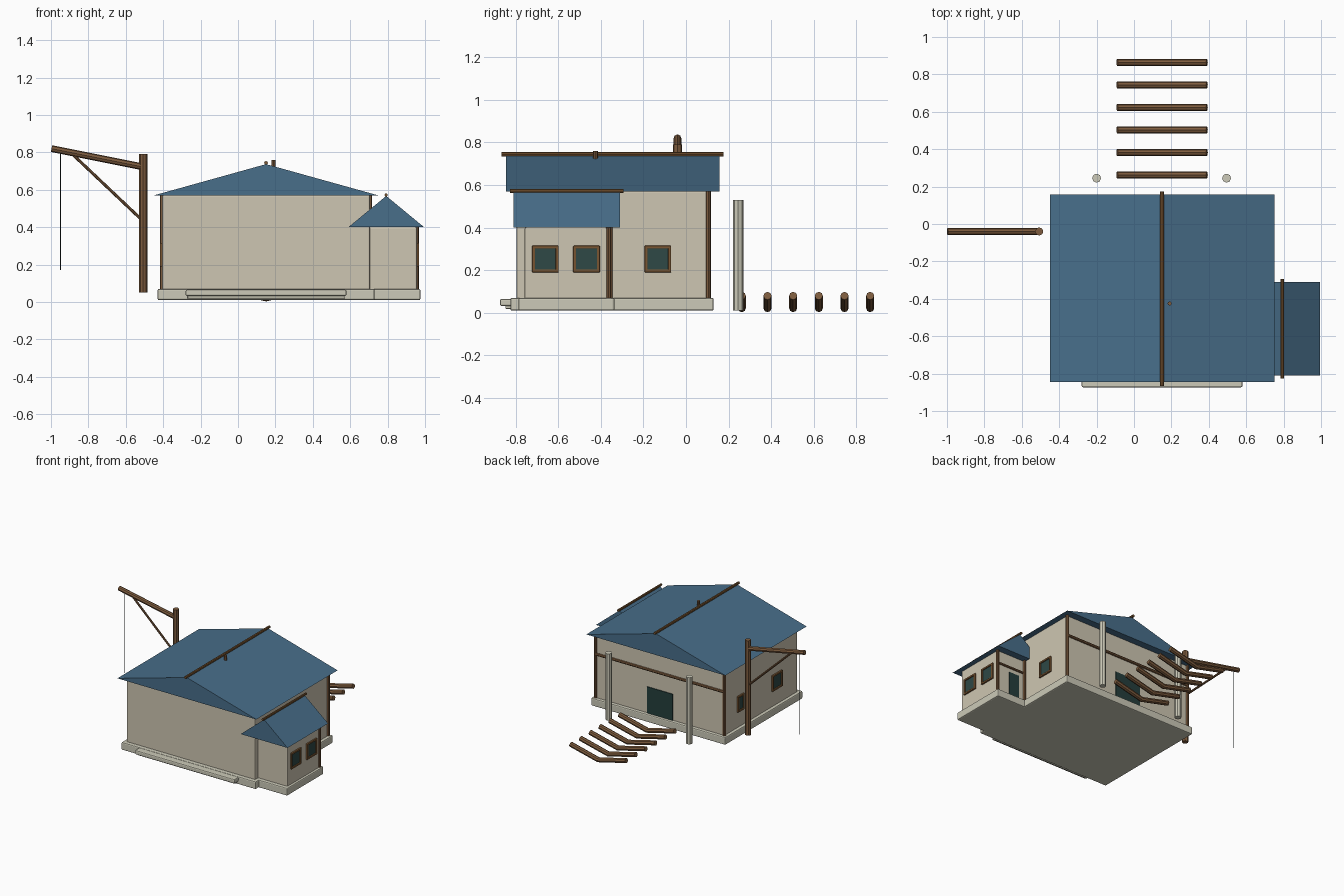
import bpy

if "Cube" in bpy.data.objects:
    bpy.data.objects.remove(bpy.data.objects["Cube"], do_unlink=True)


def material(name, *rgb):
    lin = [((c / 255 + 0.055) / 1.055) ** 2.4 for c in rgb] + [1]
    m = bpy.data.materials.new(name)
    m.use_nodes = True
    m.diffuse_color = lin
    m.node_tree.nodes["Principled BSDF"].inputs["Base Color"].default_value = lin
    return m


PLASTER = material("plaster", 206, 198, 178)
STONE = material("pale stone", 204, 202, 184)
ROOF = material("blue roof", 72, 110, 138)
WOOD = material("timber", 126, 92, 62)
TRIM = material("trim wood", 122, 86, 50)
GLASS = material("dark glass", 46, 72, 70)
DOOR = material("dark door", 36, 62, 60)
ROPE = material("rope", 42, 56, 56)


def mesh_object(name, verts, faces, mat):
    me = bpy.data.meshes.new(name)
    me.from_pydata(verts, [], faces)
    me.materials.append(mat)
    ob = bpy.data.objects.new(name, me)
    bpy.context.collection.objects.link(ob)
    return ob


def box(name, x, y, z, mat, bevel=0.0):
    """Box from (min, max) pairs, with optional softened edges."""
    verts = [(a, b, c) for a in x for b in y for c in z]
    faces = [(0, 1, 3, 2), (4, 6, 7, 5), (0, 4, 5, 1),
             (2, 3, 7, 6), (0, 2, 6, 4), (1, 5, 7, 3)]
    ob = mesh_object(name, verts, faces, mat)
    if bevel:
        mod = ob.modifiers.new("Bevel", "BEVEL")
        mod.width = bevel
        mod.segments = 2
    return ob


def gable(name, x, y, z):
    """Closed triangular roof with its ridge along y."""
    mid = sum(x) / 2
    verts = [p for b in y for p in ((x[0], b, z[0]), (x[1], b, z[0]), (mid, b, z[1]))]
    faces = [(0, 1, 2), (3, 5, 4), (0, 3, 4, 1), (1, 4, 5, 2), (2, 5, 3, 0)]
    return mesh_object(name, verts, faces, ROOF)


def rod(name, points, radius, mat):
    """Round timber following a few points."""
    cu = bpy.data.curves.new(name, "CURVE")
    cu.dimensions = "3D"
    cu.bevel_depth = radius
    cu.bevel_resolution = 2
    cu.use_fill_caps = True
    sp = cu.splines.new("POLY")
    sp.points.add(len(points) - 1)
    for p, co in zip(sp.points, points):
        p.co = (*co, 1)
    cu.materials.append(mat)
    ob = bpy.data.objects.new(name, cu)
    bpy.context.collection.objects.link(ob)
    bpy.ops.object.select_all(action="DESELECT")
    ob.select_set(True)
    bpy.context.view_layer.objects.active = ob
    bpy.ops.object.convert(target="MESH")
    bpy.ops.object.shade_smooth_by_angle()
    return bpy.context.object


def window(name, wall_x, side, y, width=0.125):
    """Framed window on a side wall; side is the outward x direction."""
    z0, z1, bar = 0.19, 0.315, 0.014
    y0, y1 = y - width / 2, y + width / 2

    def span(depth):
        return sorted((wall_x - side * 0.004, wall_x + side * depth))
    for part, ys, zs in (
            ("bottom", (y0, y1), (z0, z0 + bar)), ("top", (y0, y1), (z1 - bar, z1)),
            ("front", (y0, y0 + bar), (z0, z1)), ("back", (y1 - bar, y1), (z0, z1))):
        box(f"{name}_frame_{part}", span(0.012), ys, zs, TRIM, 0.003)
    box(name + "_glass", span(0.004), (y0 + bar, y1 - bar), (z0 + bar, z1 - bar), GLASS)


# Stone footing and front ledge
box("main_footing", (-0.43, 0.73), (-0.825, 0.13), (0.01, 0.07), STONE, 0.008)
box("annex_footing", (0.6, 0.975), (-0.786, -0.336), (0.01, 0.07), STONE, 0.008)
box("front_ledge", (-0.28, 0.58), (-0.873, -0.8), (0.032, 0.066), STONE, 0.008)
box("front_ledge_base", (-0.27, 0.57), (-0.848, -0.8), (0.018, 0.04), STONE, 0.005)

# Walls
box("main_walls", (-0.405, 0.705), (-0.795, 0.105), (0.06, 0.572), PLASTER, 0.008)
box("annex_walls", (0.6, 0.957), (-0.758, -0.362), (0.06, 0.402), PLASTER, 0.008)

# Roofs with ridge poles and vent
gable("main_roof", (-0.45, 0.75), (-0.845, 0.158), (0.57, 0.737))
gable("annex_roof", (0.59, 0.995), (-0.81, -0.31), (0.40, 0.567))
rod("main_ridge_pole", [(0.15, -0.865, 0.744), (0.15, 0.175, 0.744)], 0.01, TRIM)
rod("annex_ridge_pole", [(0.792, -0.827, 0.572), (0.792, -0.293, 0.572)], 0.009, TRIM)
rod("roof_vent", [(0.19, -0.425, 0.69), (0.19, -0.425, 0.76)], 0.011, WOOD)

# Corner posts and wall beams
for name, x, y, top in (("left_post", -0.405, 0.105, 0.57),
                        ("right_post", 0.705, 0.105, 0.57),
                        ("annex_post", 0.955, -0.363, 0.40),
                        ("junction_post", 0.712, -0.356, 0.40)):
    rod(name, [(x, y, 0.07), (x, y, top)], 0.012, WOOD)
rod("main_wall_beam", [(-0.4, 0.107, 0.41), (0.7, 0.107, 0.41)], 0.011, WOOD)
rod("annex_wall_beam", [(0.71, -0.36, 0.3), (0.95, -0.36, 0.3)], 0.009, WOOD)

# Doors on the back walls
box("main_door", (0.04, 0.26), (0.1, 0.111), (0.07, 0.275), DOOR)
box("annex_door", (0.765, 0.85), (-0.37, -0.356), (0.07, 0.26), DOOR)

# Windows
window("annex_front_window", 0.957, 1, -0.66)
window("annex_back_window", 0.957, 1, -0.467)
window("right_window", 0.705, 1, -0.132)
window("left_large_window", -0.405, -1, -0.54)
window("left_small_window", -0.405, -1, -0.09, 0.08)

# Entrance columns
for side, x in (("right", -0.2), ("left", 0.495)):
    rod(side + "_column", [(x, 0.245, 0.01), (x, 0.245, 0.53)], 0.024, STONE)

# Row of sagging path logs
for i in range(6):
    y = 0.262 + i * 0.1205
    rod(f"path_log_{i + 1}", [(-0.09, y, 0.08), (0.15, y, 0.022), (0.39, y, 0.08)], 0.019, WOOD)

# Hoist beside the house
Y = -0.04
rod("hoist_post", [(-0.507, Y, 0.05), (-0.507, Y, 0.79)], 0.022, WOOD)
rod("hoist_arm", [(-0.997, Y, 0.82), (-0.507, Y, 0.722)], 0.018, WOOD)
rod("hoist_brace", [(-0.885, Y, 0.79), (-0.51, Y, 0.435)], 0.008, WOOD)
rod("hoist_rope", [(-0.95, Y, 0.17), (-0.95, Y, 0.81)], 0.003, ROPE)
